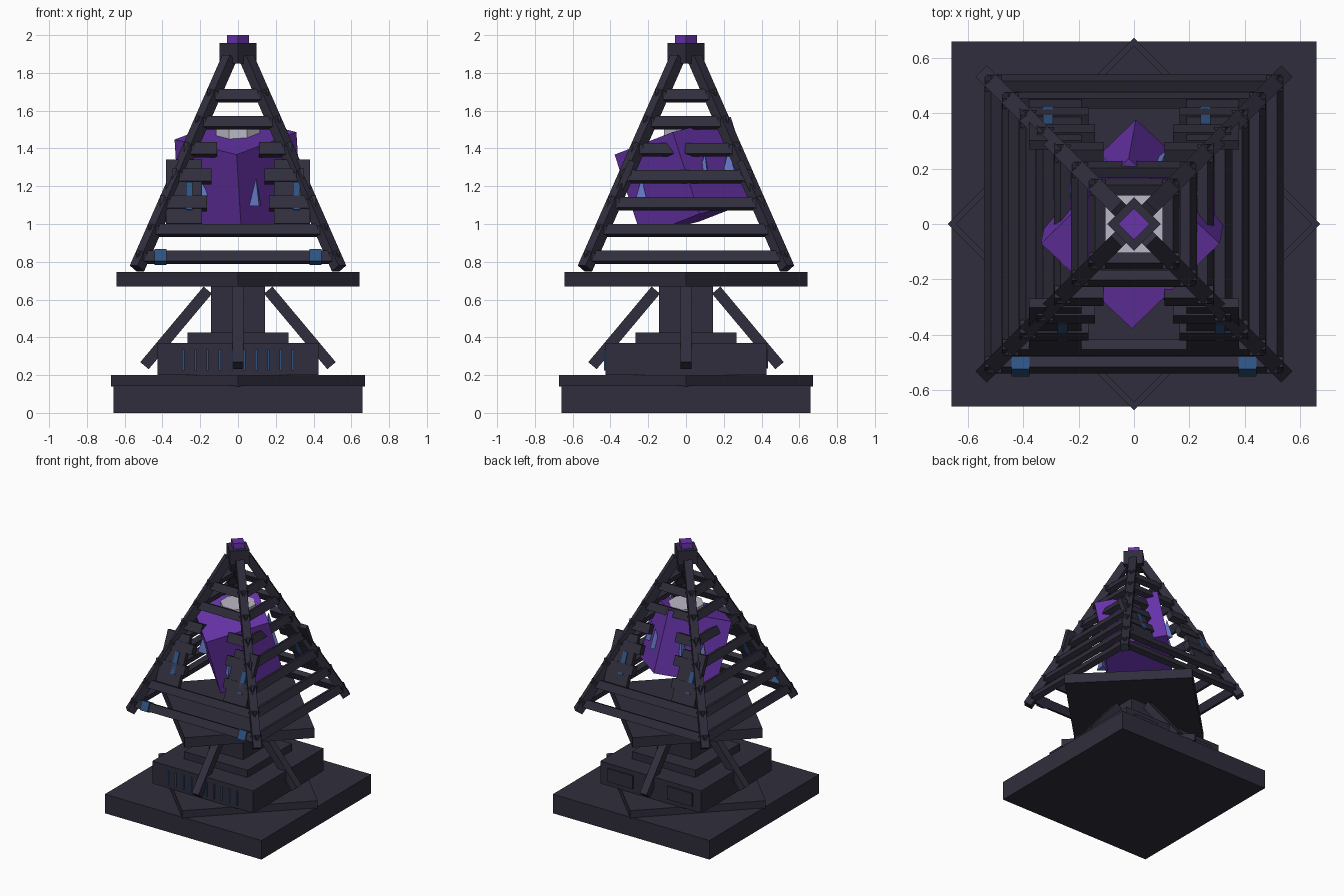
import bpy
import math
from mathutils import Matrix, Vector

if "Cube" in bpy.data.objects:
    bpy.data.objects.remove(bpy.data.objects["Cube"])


def material(name, rgb):
    m = bpy.data.materials.new(name)
    m.use_nodes = True
    m.diffuse_color = (*rgb, 1)
    m.node_tree.nodes["Principled BSDF"].inputs["Base Color"].default_value = (*rgb, 1)
    return m


DARK = material("dark slate", (0.029, 0.027, 0.045))
PURPLE = material("crystal purple", (0.14, 0.034, 0.41))
BLUE = material("lamp blue", (0.026, 0.085, 0.22))
PALE = material("pale blue", (0.13, 0.19, 0.56))
WHITE = material("core white", (0.5, 0.48, 0.57))


def turn(angle, axis="Z"):
    return Matrix.Rotation(math.radians(angle), 4, axis)


def place(name, mat, matrix):
    ob = bpy.context.object
    ob.name = name
    ob.data.materials.append(mat)
    ob.matrix_world = matrix
    return ob


def box(name, size, loc, mat=DARK, spin=0, tilt=None):
    """Box of a given size, tilted locally, moved, then spun about the z axis."""
    bpy.ops.mesh.primitive_cube_add(size=1)
    bpy.context.object.data.transform(Matrix.Diagonal((*size, 1)))
    return place(name, mat, turn(spin) @ Matrix.Translation(loc) @ (tilt or Matrix()))


def slab(name, half, z0, z1, mat=DARK, spin=0):
    return box(name, (half * 2, half * 2, z1 - z0), (0, 0, (z0 + z1) / 2), mat, spin)


def beam(name, start, end, width, spin):
    """Square beam between two (radius, height) points, spun about z."""
    a, b = Vector((start[0], 0, start[1])), Vector((end[0], 0, end[1]))
    d = b - a
    tilt = Matrix.Rotation(math.atan2(d.x, d.z), 4, "Y")
    return box(name, (width, width, d.length), (a + b) / 2, DARK, spin, tilt)


R2 = math.sqrt(2)

# Pedestal
slab("base", 0.66, 0, 0.145)
slab("base_diamond", 0.672 / R2, 0.14, 0.2, spin=45)
slab("machine_box", 0.425, 0.2, 0.37)
slab("machine_step", 0.267, 0.37, 0.425)
slab("column", 0.143, 0.42, 0.68)
slab("deck", 0.643 / R2, 0.67, 0.745, spin=45)
for i in range(10):
    box("vent_slit", (0.012, 0.012, 0.11), (-0.29 + i * 0.0645, -0.427, 0.28), BLUE)
for x in (-0.25, 0.25):
    box("service_panel", (0.21, 0.016, 0.1), (x, 0.427, 0.285))
for k in range(4):
    beam("deck_brace", (0.16, 0.65), (0.495, 0.25), 0.058, k * 90)

# Pyramid frame
LOW, HIGH = (0.535, 0.765), (0.045, 1.88)
LEAN = math.degrees(math.atan2(LOW[0] - HIGH[0], HIGH[1] - LOW[1]))
SLOPE = turn(-LEAN, "X")


def reach(z):
    """Distance of the sloping side from the axis at height z."""
    f = (z - LOW[1]) / (HIGH[1] - LOW[1])
    return LOW[0] + (HIGH[0] - LOW[0]) * f


for k in range(4):
    beam("corner_beam", (LOW[0] * R2, LOW[1]), (HIGH[0] * R2, HIGH[1]), 0.058, 45 + k * 90)

GAPS = {2: 0.165, 3: 0.14, 4: 0.11}
for k in range(4):
    for i in range(7):
        z = 0.823 + i * 0.1425
        c = reach(z)
        half = c + 0.028
        if k % 2 == 0 and i in GAPS:
            # Open sides carry short rails around the crystal
            inner = GAPS[i]
            for s in (-1, 1):
                box("short_rail", (half - inner, 0.05, 0.07),
                    (s * (half + inner) / 2, -c, z), DARK, k * 90, SLOPE)
        else:
            box("rail", (half * 2, 0.04, 0.06), (0, -c, z), DARK, k * 90, SLOPE)

# Sloping side panels with lamps, front and back
for spin in (0, 180):
    for x in (-0.285, 0.285):
        box("side_panel", (0.19, 0.035, 0.37), (x, -reach(1.165), 1.165), DARK, spin, SLOPE)
    for x in (-0.258, 0.31):
        box("panel_lamp", (0.036, 0.05, 0.16), (x, -reach(1.14), 1.14), BLUE, spin, SLOPE)
for x in (-0.41, 0.41):
    box("front_lamp", (0.064, 0.05, 0.07), (x, -reach(0.825) - 0.006, 0.825), BLUE, 0, SLOPE)

# Cap
slab("cap", 0.097 / R2, 1.85, 1.957, spin=45)
slab("cap_crystal", 0.057 / R2, 1.95, 2.0, PURPLE, 45)

# Tilted crystal cube with its core and shards
POSE = turn(-3.5, "Y") @ turn(18, "X") @ turn(45)
box("crystal", (0.457,) * 3, (0, 0, 1.25), PURPLE, 0, POSE)
bpy.ops.mesh.primitive_cylinder_add(vertices=8, radius=0.125, depth=0.12)
place("crystal_core", WHITE, Matrix.Translation((0, 0, 1.47)) @ turn(22.5))
SHARDS = [(0.095, -0.235, 1.17), (0.1, 0.225, 1.32), (-0.12, 0.22, 1.3),
          (-0.225, 0.11, 1.25), (-0.2, -0.12, 1.22), (0.22, 0.1, 1.3)]
for p in SHARDS:
    bpy.ops.mesh.primitive_cone_add(vertices=3, radius1=0.045, radius2=0, depth=0.15)
    facing = math.degrees(math.atan2(p[1], p[0]))
    place("crystal_shard", PALE, Matrix.Translation(p) @ turn(facing - 90))
